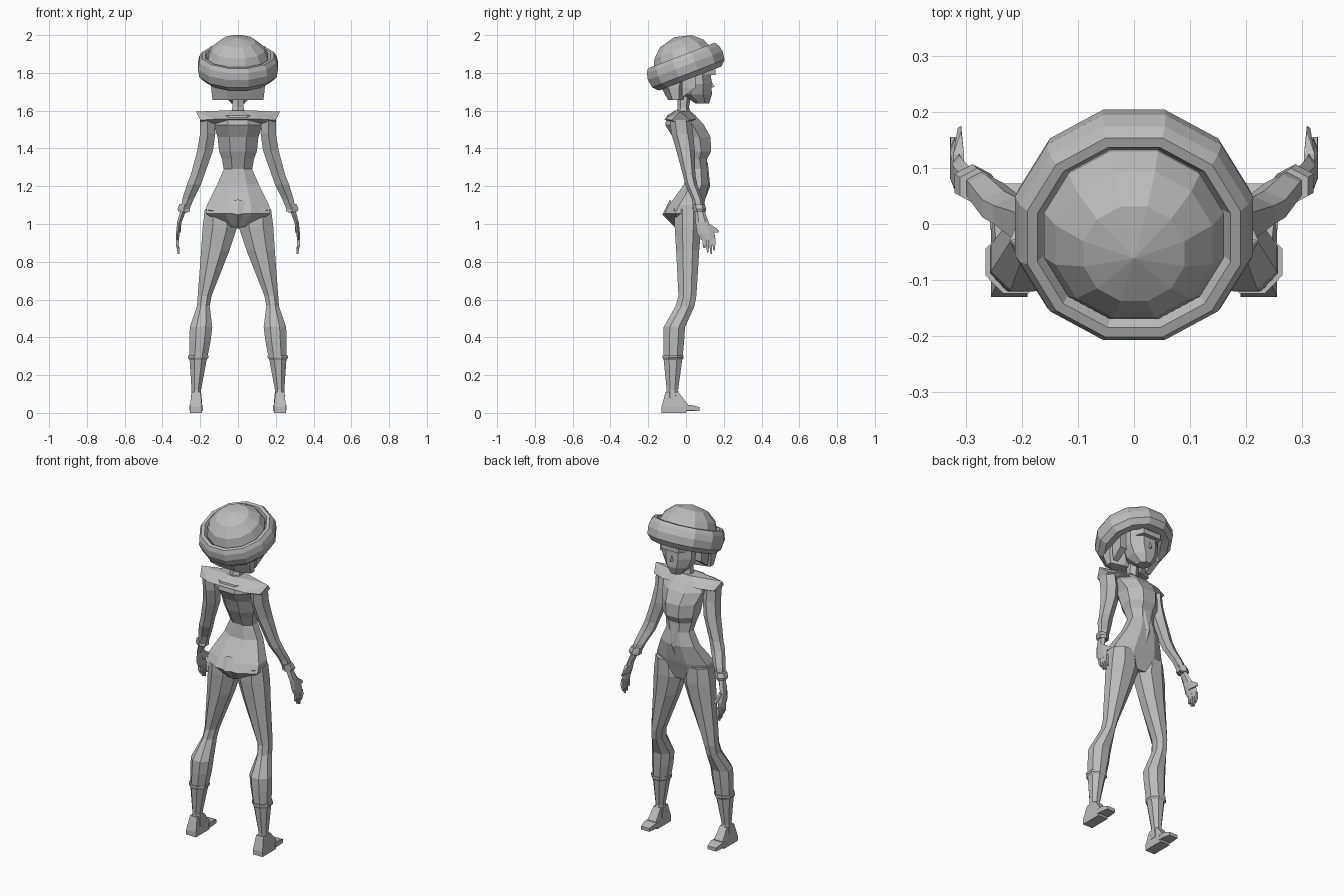
import bpy, bmesh, math
from mathutils import Matrix, Vector

grey = bpy.data.materials.new("plain grey")
grey.diffuse_color = (0.5, 0.5, 0.5, 1)


def finish(bm, name, mirror=False):
    bmesh.ops.recalc_face_normals(bm, faces=bm.faces)
    me = bpy.data.meshes.new(name)
    bm.to_mesh(me)
    bm.free()
    me.materials.append(grey)
    ob = bpy.data.objects.new(name, me)
    bpy.context.collection.objects.link(ob)
    if mirror:
        ob.modifiers.new("Mirror", 'MIRROR').use_mirror_merge = False
    return ob


def loft(name, rings, n=8, mirror=False):
    """Rings are (x min, x max, y min, y max, z), joined from first to last."""
    bm = bmesh.new()
    loops = []
    for x0, x1, y0, y1, z in rings:
        k = 1 / math.cos(math.pi / n)
        loop = []
        for i in range(n):
            a = 2 * math.pi * (i + 0.5) / n
            loop.append(bm.verts.new(((x0 + x1) / 2 + (x1 - x0) / 2 * k * math.cos(a),
                                      (y0 + y1) / 2 + (y1 - y0) / 2 * k * math.sin(a), z)))
        loops.append(loop)
    for a, b in zip(loops, loops[1:]):
        for i in range(n):
            j = (i + 1) % n
            bm.faces.new((a[i], a[j], b[j], b[i]))
    bm.faces.new(loops[0])
    bm.faces.new(loops[-1])
    return finish(bm, name, mirror)


def hull(name, points, mirror=False, symmetric=False):
    bm = bmesh.new()
    for x, y, z in points:
        bm.verts.new((x, y, z))
        if symmetric and x:
            bm.verts.new((-x, y, z))
    res = bmesh.ops.convex_hull(bm, input=bm.verts)
    loose = [v for v in bm.verts if not v.link_faces]
    bmesh.ops.delete(bm, geom=loose, context='VERTS')
    bmesh.ops.dissolve_limit(bm, angle_limit=0.02, verts=bm.verts, edges=bm.edges)
    return finish(bm, name, mirror)


def box(x0, x1, y0, y1, z0, z1):
    return [(x, y, z) for x in (x0, x1) for y in (y0, y1) for z in (z0, z1)]


def tilted_lathe(name, profile, closed=False, n=12):
    """Spin (radius, height) points, then lean the axis back like the hat."""
    bm = bmesh.new()
    k = 1 / math.cos(math.pi / n)
    loops = []
    for r, h in profile:
        if r == 0:
            loops.append([bm.verts.new((0, 0, h))] * n)
        else:
            loops.append([bm.verts.new((r * k * math.cos(2 * math.pi * (i + .5) / n),
                                        r * k * math.sin(2 * math.pi * (i + .5) / n), h))
                          for i in range(n)])
    pairs = list(zip(loops, loops[1:]))
    if closed:
        pairs.append((loops[-1], loops[0]))
    for a, b in pairs:
        for i in range(n):
            j = (i + 1) % n
            face = [a[i], a[j], b[j], b[i]]
            bm.faces.new(list(dict.fromkeys(face)))
    bm.transform(Matrix.Translation((0, -0.002, 1.834)) @ Matrix.Rotation(math.radians(21), 4, 'X'))
    return finish(bm, name)


# Hat: rolled brim and dome
tilted_lathe("hat_brim", [(.138, -.062), (.178, -.068), (.205, -.04), (.212, .005), (.204, .04),
                          (.190, .062), (.172, .062), (.164, .045), (.14, .0)], closed=True)
tilted_lathe("hat_dome", [(0, .0), (.15, .0), (.16, .05), (.14, .098), (.09, .143), (0, .166)])

# Head, hair and neck
loft("hair", [(-.135, .135, -.095, -.015, 1.657), (-.142, .142, -.13, .0, 1.72),
              (-.142, .142, -.135, .04, 1.83)])
hull("side_lock", box(.095, .138, -.02, .05, 1.72, 1.83) + [(.13, -.02, 1.67), (.1, -.02, 1.67)], mirror=True)
loft("face", [(-.035, .035, .05, .122, 1.638), (-.075, .075, -.02, .137, 1.685),
              (-.098, .098, -.02, .135, 1.74), (-.1, .1, -.02, .13, 1.84)])
hull("nose", [(0, .152, 1.725), (.014, .125, 1.72), (0, .125, 1.775)], symmetric=True)
hull("fringe", [(.09, .08, 1.785), (.06, .155, 1.79), (.09, .08, 1.84), (.06, .155, 1.82)], symmetric=True)
loft("neck", [(-.04, .04, -.05, .02, 1.57), (-.03, .03, -.04, .012, 1.62),
              (-.03, .03, -.04, .025, 1.70)], 6)

# Torso: hips up to chest, with pointed shoulder yoke
loft("torso", [(-.07, .07, -.055, .06, .985), (-.17, .17, -.115, .08, 1.055),
               (-.165, .165, -.09, .095, 1.10), (-.11, .11, -.01, .12, 1.21),
               (-.075, .075, .0, .112, 1.29), (-.085, .085, -.025, .112, 1.345),
               (-.10, .10, -.045, .133, 1.385), (-.108, .108, -.07, .13, 1.46),
               (-.13, .13, -.11, .095, 1.525), (-.12, .12, -.10, .05, 1.575),
               (-.04, .04, -.06, .02, 1.60)])
hull("shoulder_yoke", [(.222, -.03, 1.595), (.12, -.115, 1.555), (.12, .055, 1.555),
                       (.185, -.03, 1.52), (.04, -.05, 1.602), (.04, .02, 1.60),
                       (.20, -.075, 1.55), (.20, .02, 1.55)], symmetric=True)
hull("seat_point", [(.16, -.06, 1.075), (0, -.125, 1.05), (0, -.05, .975), (0, -.085, 1.13),
                    (.14, -.03, 1.04)], symmetric=True)
hull("belly_keel", [(.1, .06, 1.2), (0, .128, 1.20), (0, .07, 1.05), (.02, .115, 1.33)], symmetric=True)

# Arms with cuffs
loft("arm", [(.125, .20, -.08, .02, 1.56), (.12, .20, -.07, .03, 1.48), (.132, .215, -.045, .04, 1.39),
             (.178, .25, -.012, .045, 1.26), (.195, .27, .0, .055, 1.21),
             (.235, .295, .035, .085, 1.13), (.265, .305, .05, .095, 1.06)], 6, True)
loft("wrist_cuff", [(.255, .315, .043, .10, 1.065), (.255, .32, .043, .102, 1.08),
                    (.25, .31, .038, .095, 1.105)], 6, True)

# Hands
loft("palm", [(.275, .305, .05, .095, 1.07), (.298, .322, .055, .115, 1.01),
              (.31, .328, .065, .145, .95), (.312, .328, .085, .15, .915)], 6, True)
for i, (y, tip) in enumerate([(.095, .872), (.113, .85), (.131, .842), (.147, .86)]):
    loft(f"finger_{i + 1}", [(.311, .327, y - .008, y + .008, .925),
                             (.314, .328, y - .007, y + .008, .89),
                             (.309, .319, y - .002, y + .007, tip)], 4, True)
hull("thumb", box(.303, .322, .10, .125, .955, 1.0) + [(.308, .175, .965), (.314, .172, .955), (.308, .165, .975)],
     mirror=True)

# Legs: thigh to shin, then boot
loft("leg", [(.02, .175, -.06, .08, 1.08), (.004, .187, -.06, .08, .985),
             (.045, .195, -.052, .07, .86), (.14, .213, -.04, .055, .62), (.15, .217, -.055, .045, .565),
             (.136, .255, -.118, -.005, .455), (.145, .257, -.12, -.01, .38),
             (.163, .256, -.118, -.018, .29)], 8, True)
loft("boot_shaft", [(.157, .265, -.124, -.012, .305), (.157, .265, -.124, -.012, .292),
                    (.166, .256, -.118, -.02, .28), (.196, .245, -.102, -.042, .12),
                    (.19, .252, -.115, -.02, .05)], 8, True)
hull("boot_heel", box(.19, .255, -.13, .0, 0, .03) + box(.198, .245, -.108, -.04, .03, .11) +
     [(.195, .01, .045), (.25, .01, .045)], mirror=True)
hull("boot_toe", box(.186, .257, -.01, .03, .012, .042) + box(.195, .25, .03, .072, .01, .03), mirror=True)
